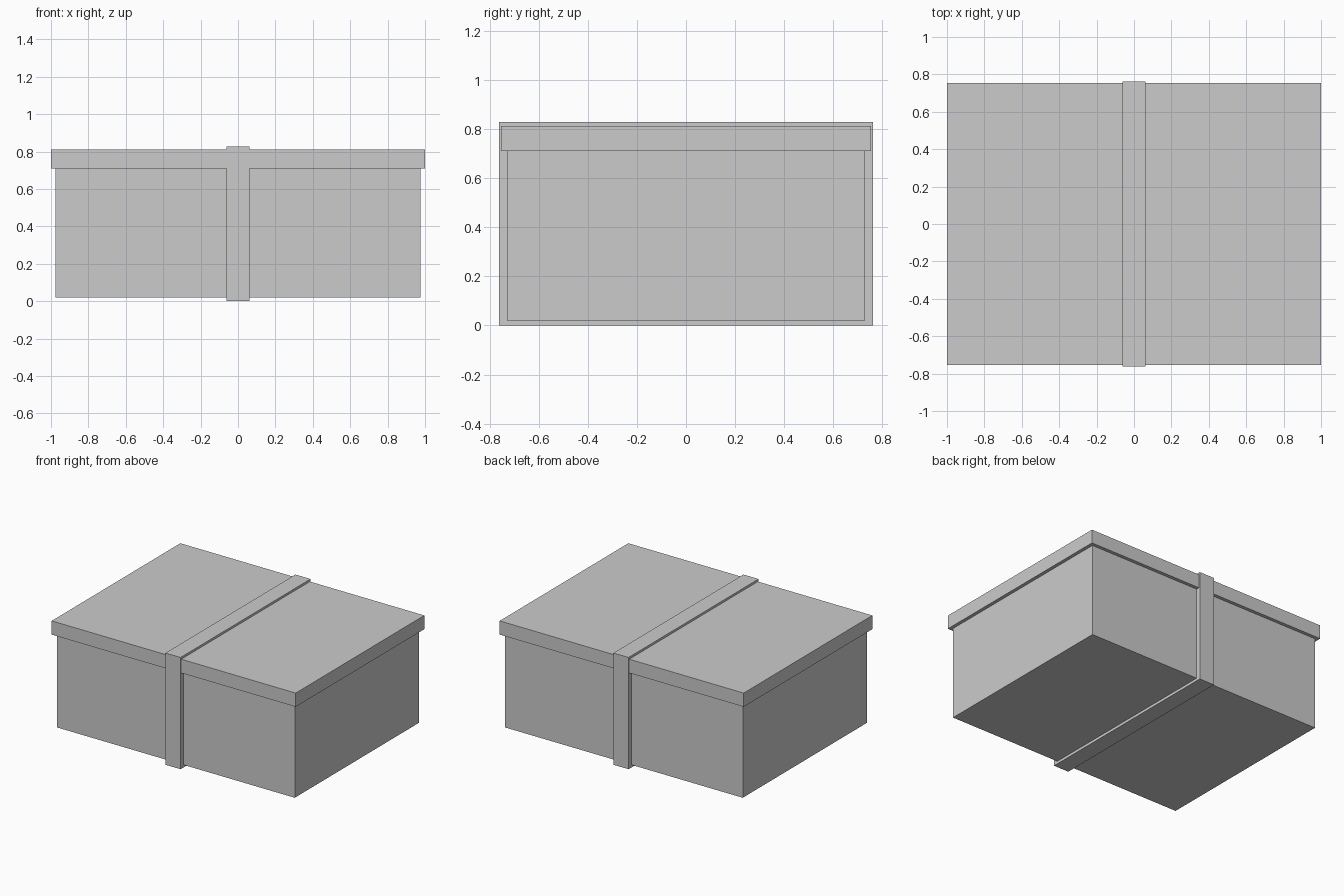
import bpy
import bmesh

cube = bpy.data.objects.get("Cube")
if cube:
    bpy.data.objects.remove(cube, do_unlink=True)

grey = bpy.data.materials.new("plain_grey")
grey.use_nodes = True
colour = (0.6, 0.6, 0.6, 1)
grey.diffuse_color = colour
grey.node_tree.nodes["Principled BSDF"].inputs["Base Color"].default_value = colour


def block(name, width, depth, bottom, top):
    """Flat-sided block centred on the origin in x and y."""
    bm = bmesh.new()
    bmesh.ops.create_cube(bm, size=1)
    bmesh.ops.scale(bm, vec=(width, depth, top - bottom), verts=bm.verts)
    bmesh.ops.translate(bm, vec=(0, 0, (top + bottom) / 2), verts=bm.verts)
    mesh = bpy.data.meshes.new(name)
    bm.to_mesh(mesh)
    bm.free()
    mesh.materials.append(grey)
    obj = bpy.data.objects.new(name, mesh)
    bpy.context.collection.objects.link(obj)
    return obj


# Box body, overhanging lid, and the band wrapped around both
block("box_body", 1.95, 1.456, 0.02, 0.71)
block("lid", 2.0, 1.506, 0.71, 0.812)
block("band", 0.124, 1.522, 0.0, 0.828)
